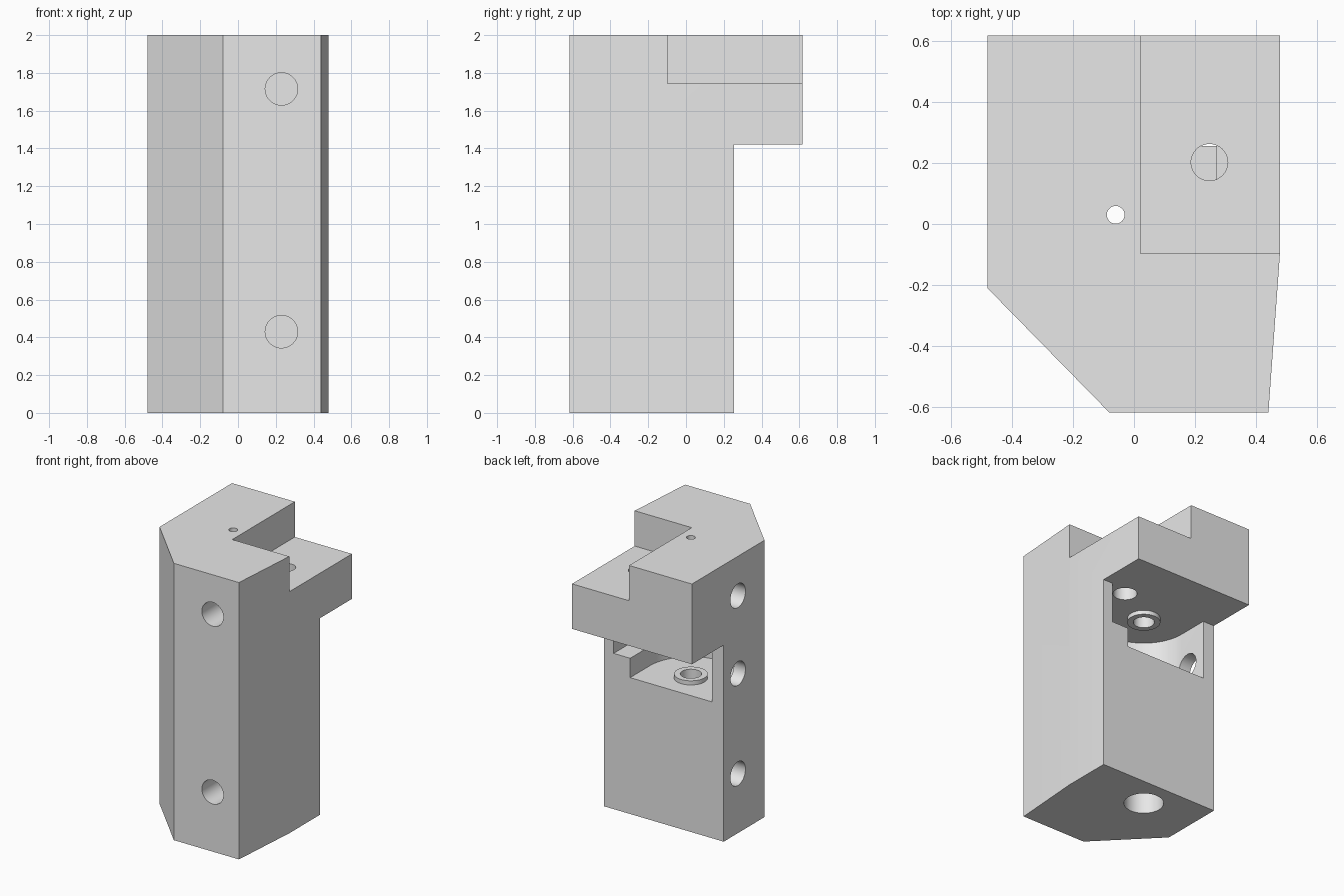
import bpy, bmesh
from math import cos, sin, pi
from mathutils import Vector

if "Cube" in bpy.data.objects:
    bpy.data.objects.remove(bpy.data.objects["Cube"], do_unlink=True)

grey = bpy.data.materials.new("plain_grey")
grey.use_nodes = True
grey.diffuse_color = (0.8, 0.8, 0.8, 1)
grey.node_tree.nodes["Principled BSDF"].inputs["Base Color"].default_value = (0.8, 0.8, 0.8, 1)

AX, AY = -0.06, 0.03     # spindle axis
BACK = 0.255             # back face of the column
LEDGE = 1.42             # underside of the overhang
FLOOR = 0.985            # pocket floor


def finish(name, bm):
    bmesh.ops.recalc_face_normals(bm, faces=bm.faces)
    mesh = bpy.data.meshes.new(name)
    bm.to_mesh(mesh)
    bm.free()
    mesh.materials.append(grey)
    obj = bpy.data.objects.new(name, mesh)
    bpy.context.collection.objects.link(obj)
    return obj


def prism(name, outline, z0, z1):
    """Extrude an xy outline from z0 to z1."""
    bm = bmesh.new()
    face = bm.faces.new([bm.verts.new((x, y, z0)) for x, y in outline])
    new = bmesh.ops.extrude_face_region(bm, geom=[face])["geom"]
    verts = [v for v in new if isinstance(v, bmesh.types.BMVert)]
    bmesh.ops.translate(bm, verts=verts, vec=(0, 0, z1 - z0))
    return finish(name, bm)


def block(name, x0, x1, y0, y1, z0, z1):
    return prism(name, [(x0, y0), (x1, y0), (x1, y1), (x0, y1)], z0, z1)


def rod(name, start, end, radius):
    """Cylinder between two points."""
    a, b = Vector(start), Vector(end)
    bm = bmesh.new()
    bmesh.ops.create_cone(bm, cap_ends=True, segments=48, radius1=radius,
                          radius2=radius, depth=(b - a).length)
    bm.transform((b - a).to_track_quat("Z", "Y").to_matrix().to_4x4())
    bmesh.ops.translate(bm, verts=bm.verts, vec=(a + b) / 2)
    return finish(name, bm)


def cut(target, cutter):
    """Subtract the cutter, then discard it."""
    cutter.hide_render = True
    mod = target.modifiers.new("cut", "BOOLEAN")
    mod.operation, mod.solver, mod.object = "DIFFERENCE", "EXACT", cutter
    bpy.context.view_layer.objects.active = target
    bpy.ops.object.modifier_apply(modifier=mod.name)
    bpy.data.objects.remove(cutter, do_unlink=True)


def spindle_rod(z0, z1, radius):
    return rod("spindle_bore", (AX, AY, z0), (AX, AY, z1), radius)


# Column with a chamfered corner and a slightly tapered side
body = prism("body", [(-0.48, 0.618), (-0.48, -0.21), (-0.08, -0.618),
                      (0.44, -0.618), (0.478, -0.095), (0.478, 0.618)], 0, 2)

# Recess under the overhang and the corner step on top
cut(body, block("back_recess", -1, 1, BACK, 1, -1, LEDGE))
cut(body, block("top_step", 0.022, 1, -0.097, 1, 1.745, 3))

# Round-ended pocket and its side shelf
R = 0.328
arc = [(AX + R * cos(pi + pi * i / 40), AY + R * sin(pi + pi * i / 40)) for i in range(41)]
cut(body, prism("pocket", arc + [(AX + R, 0.4), (AX - R, 0.4)], FLOOR, LEDGE))
cut(body, block("side_shelf", 0.15, 0.4, AY, 0.4, 1.125, LEDGE))

# Stepped spindle bore
for z0, z1, radius in [(-0.1, 0.7, 0.132), (0.6, 1.1, 0.07),
                       (1.3, 1.85, 0.07), (1.8, 2.1, 0.029)]:
    cut(body, spindle_rod(z0, z1, radius))

# Counterbored hole through the step
for z0, z1, radius in [(1.3, 1.9, 0.06), (1.3, 1.55, 0.08)]:
    cut(body, rod("step_hole", (0.247, 0.202, z0), (0.247, 0.202, z1), radius))

# Blind mounting holes in the front and the right side
for z in (0.43, 1.715):
    cut(body, rod("front_hole", (0.23, -0.8, z), (0.23, -0.2, z), 0.086))
for z in (0.43, 1.153, 1.715):
    cut(body, rod("side_hole", (-0.7, 0.093, z), (-0.22, 0.093, z), 0.086))

# Raised bearing rims on the pocket floor and ceiling
lower_rim = spindle_rod(FLOOR, FLOOR + 0.03, 0.11)
lower_rim.name = "lower_rim"
upper_rim = spindle_rod(LEDGE - 0.03, LEDGE, 0.11)
upper_rim.name = "upper_rim"
for rim in (lower_rim, upper_rim):
    cut(rim, spindle_rod(0.8, 1.6, 0.07))

for obj in (body, lower_rim, upper_rim):
    bpy.ops.object.select_all(action="DESELECT")
    obj.select_set(True)
    bpy.context.view_layer.objects.active = obj
    bpy.ops.object.shade_smooth_by_angle(angle=0.5)
